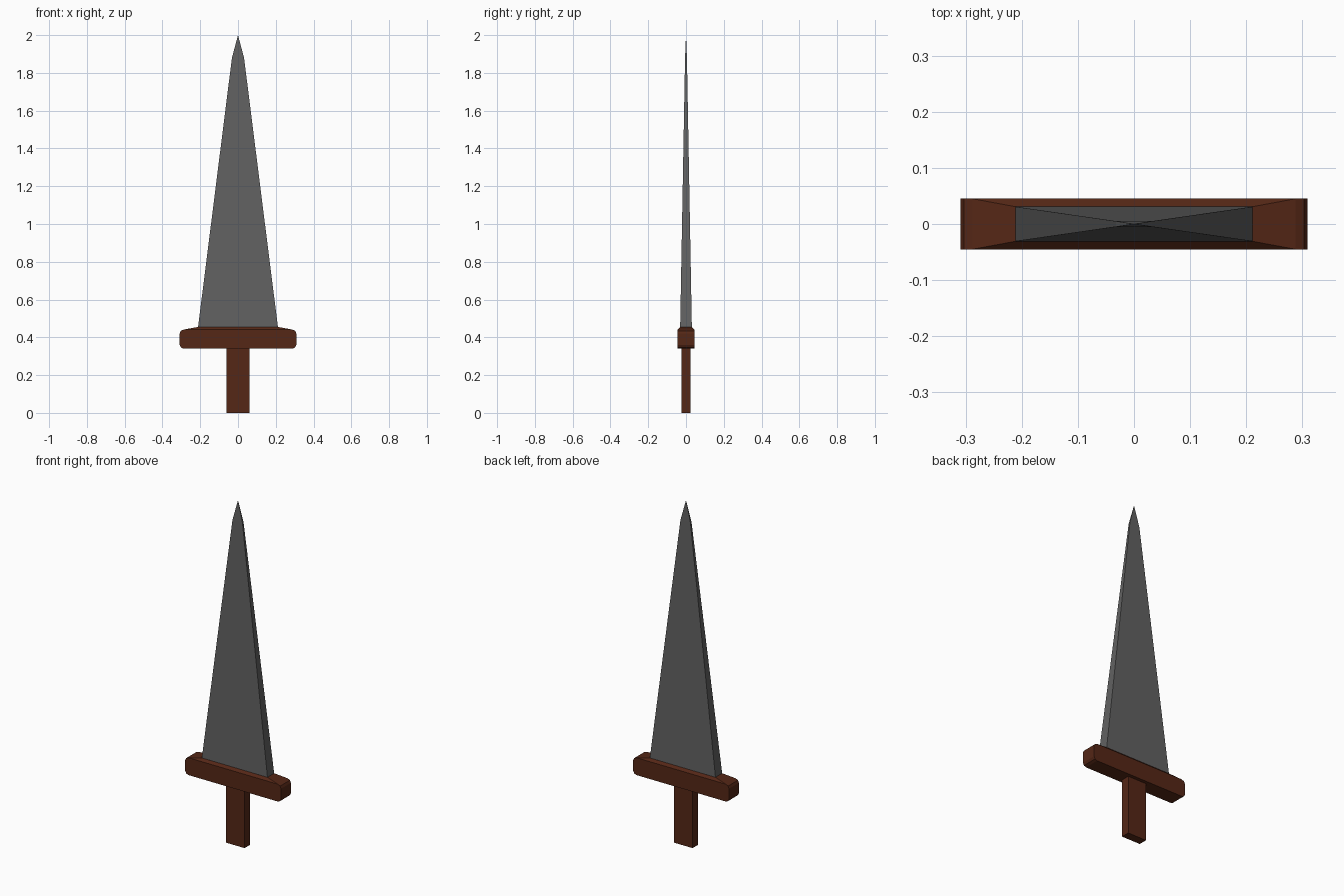
import bpy, bmesh

if "Cube" in bpy.data.objects:
    bpy.data.objects.remove(bpy.data.objects["Cube"])


def material(name, rgb):
    m = bpy.data.materials.new(name)
    m.diffuse_color = (*rgb, 1)
    m.use_nodes = True
    m.node_tree.nodes["Principled BSDF"].inputs["Base Color"].default_value = m.diffuse_color
    return m


def loft(name, rings, mat):
    """Stack rectangular rings given as (half width, half depth, z)."""
    bm = bmesh.new()
    loops = [[bm.verts.new((sx * hx, sy * hy, z))
              for sx, sy in ((-1, -1), (1, -1), (1, 1), (-1, 1))]
             for hx, hy, z in rings]
    for a, b in zip(loops, loops[1:]):
        for i in range(4):
            j = (i + 1) % 4
            bm.faces.new((a[i], a[j], b[j], b[i]))
    bm.faces.new(loops[0][::-1])
    bm.faces.new(loops[-1])
    # collapse the pointed tip, if any
    bmesh.ops.remove_doubles(bm, verts=bm.verts, dist=1e-5)
    bmesh.ops.recalc_face_normals(bm, faces=bm.faces)
    mesh = bpy.data.meshes.new(name)
    bm.to_mesh(mesh)
    bm.free()
    mesh.materials.append(mat)
    ob = bpy.data.objects.new(name, mesh)
    bpy.context.collection.objects.link(ob)
    return ob


steel = material("dark_steel", (0.12, 0.12, 0.12))
wood = material("brown_wood", (0.09, 0.02, 0.008))

# Grip
loft("handle", [(0.06, 0.025, 0), (0.06, 0.025, 0.345)], wood)

# Crossguard with rounded ends and a top sloping up to the blade
loft("guard", [(0.288, 0.045, 0.34), (0.302, 0.045, 0.346),
               (0.309, 0.045, 0.36), (0.309, 0.045, 0.42),
               (0.303, 0.045, 0.434), (0.288, 0.045, 0.441),
               (0.212, 0.031, 0.455)], wood)

# Tapered blade with a steeper point
loft("blade", [(0.212, 0.031, 0.45), (0.032, 0.005, 1.88),
               (0, 0, 2.0)], steel)
